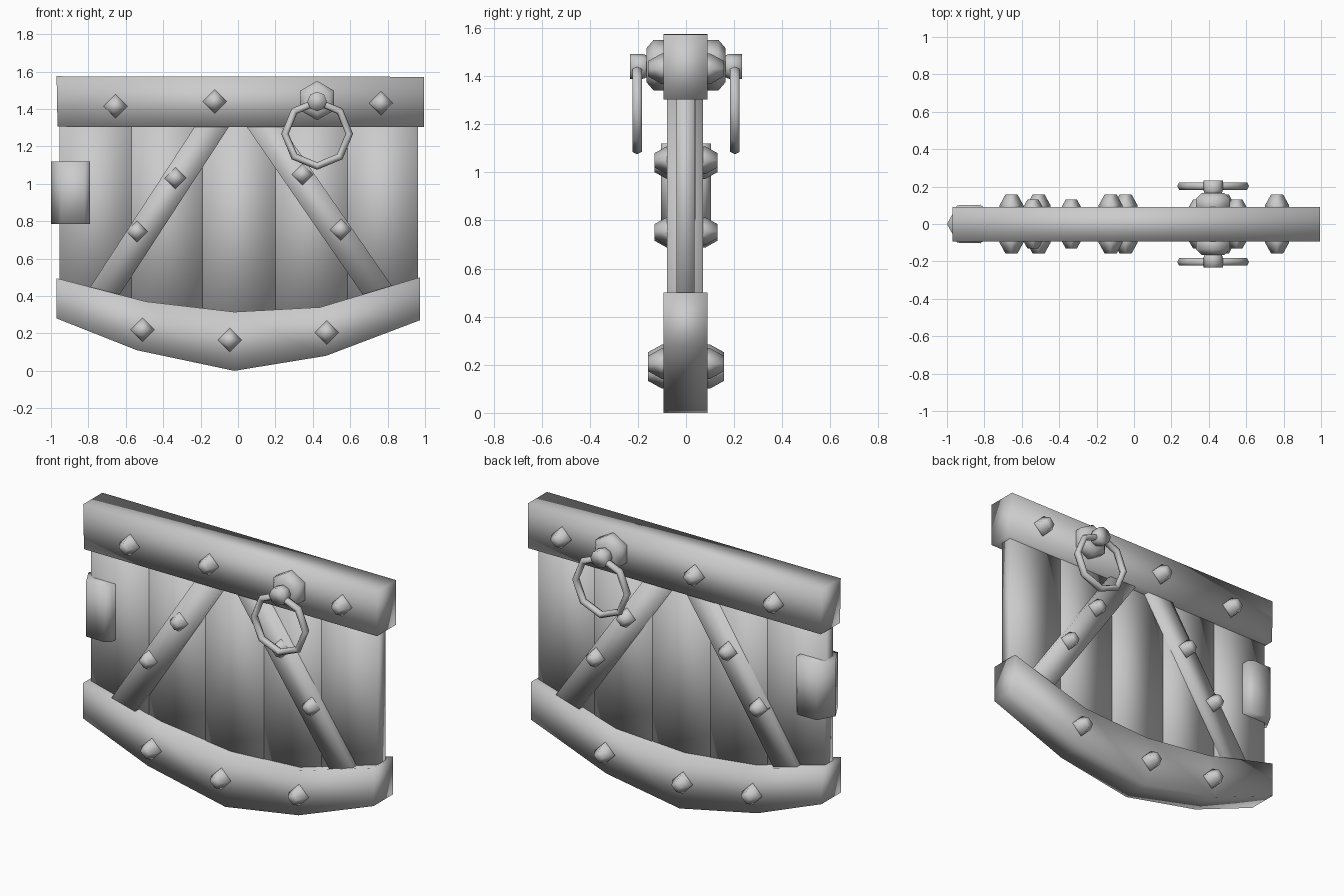
import bpy
import bmesh
from math import cos, sin, tau, pi
from mathutils import Vector

cube = bpy.data.objects.get("Cube")
if cube:
    bpy.data.objects.remove(cube)

grey = bpy.data.materials.new("plain grey")
grey.use_nodes = True
grey.diffuse_color = (0.6, 0.6, 0.6, 1)
grey.node_tree.nodes["Principled BSDF"].inputs["Base Color"].default_value = (0.6, 0.6, 0.6, 1)


def loft(name, rings, closed=False):
    """Bridge equal-sized rings of points into a soft-shaded solid."""
    bm = bmesh.new()
    loops = [[bm.verts.new(p) for p in ring] for ring in rings]
    n = len(loops[0])
    pairs = list(zip(loops, loops[1:]))
    if closed:
        pairs.append((loops[-1], loops[0]))
    else:
        bm.faces.new(loops[0])
        bm.faces.new(loops[-1])
    for a, b in pairs:
        for i in range(n):
            j = (i + 1) % n
            bm.faces.new((a[i], a[j], b[j], b[i]))
    bmesh.ops.recalc_face_normals(bm, faces=bm.faces)
    mesh = bpy.data.meshes.new(name)
    bm.to_mesh(mesh)
    bm.free()
    mesh.shade_smooth()
    mesh.materials.append(grey)
    obj = bpy.data.objects.new(name, mesh)
    bpy.context.collection.objects.link(obj)
    return obj


def bar(name, sections, y0, y1):
    """Beam through sections, each a lower and an upper (x, z) point."""
    return loft(name, [[(a[0], y0, a[1]), (a[0], y1, a[1]), (b[0], y1, b[1]), (b[0], y0, b[1])]
                       for a, b in sections])


def turned(name, x, z, sides, profile, side):
    """Faceted stack along y from (distance, radius) pairs."""
    return loft(name, [[(x + r * sin(tau * i / sides), side * y, z + r * cos(tau * i / sides))
                        for i in range(sides)] for y, r in profile])


# Planks
edges = [-0.955, -0.57, -0.19, 0.2, 0.585, 0.963]
bottoms = [0.35, 0.25, 0.2, 0.25, 0.35]
for i, (x0, x1) in enumerate(zip(edges, edges[1:])):
    shift = 0.004 * (i % 2)
    bar(f"plank_{i + 1}", [((x0, bottoms[i]), (x0, 1.4)), ((x1, bottoms[i]), (x1, 1.4))],
        -0.04 + shift, 0.035 + shift)

# Top beam and curved bottom beam
bar("top_beam", [((-0.965, 1.305), (-0.97, 1.575)), ((0.995, 1.303), (0.995, 1.572))], -0.093, 0.09)
bar("bottom_beam", [((-0.97, 0.28), (-0.97, 0.495)), ((-0.54, 0.11), (-0.49, 0.37)),
                    ((-0.02, 0.0), (-0.02, 0.315)), ((0.47, 0.08), (0.44, 0.34)),
                    ((0.972, 0.27), (0.972, 0.5))], -0.093, 0.09)

# Diagonal braces
for name, top, foot in (("right_brace", (-0.14, 1.305), (-0.71, 0.43)),
                        ("left_brace", (0.14, 1.305), (0.745, 0.43))):
    t, f = Vector(top), Vector(foot)
    d = (t - f).normalized()
    across = Vector((d.y, -d.x)) * 0.077
    t, f = t + d * 0.08, f - d * 0.07
    bar(name, [(f - across, f + across), (t - across, t + across)], -0.08, 0.07)

# Edge bracket
half = [(-0.945, 0.1), (-0.82, 0.103), (-0.79, 0.075)]
outline = [(-1.0, 0.0)] + half + [(x, -y) for x, y in reversed(half)]
loft("edge_bracket", [[(x, y, z) for x, y in outline] for z in (0.785, 1.12)])

# Studs on both faces
beam_studs = [(-0.655, 1.415), (-0.125, 1.44), (0.765, 1.43),
              (-0.51, 0.22), (-0.045, 0.165), (0.475, 0.205)]
brace_studs = [(-0.335, 1.03), (-0.54, 0.745), (0.345, 1.05), (0.55, 0.755)]
for side, label in ((-1, "front"), (1, "back")):
    for i, (x, z) in enumerate(beam_studs):
        turned(f"{label}_beam_stud_{i + 1}", x, z, 4,
               [(0.07, 0.064), (0.1, 0.064), (0.158, 0.032)], side)
    for i, (x, z) in enumerate(brace_studs):
        turned(f"{label}_brace_stud_{i + 1}", x, z, 4,
               [(0.05, 0.058), (0.08, 0.058), (0.13, 0.03)], side)

    # Pull ring with its mount
    cx = 0.423
    turned(f"{label}_ring_mount", cx, 1.445, 6, [(0.06, 0.105), (0.135, 0.105), (0.165, 0.07)], side)
    turned(f"{label}_ring_knob", cx, 1.44, 8, [(0.15, 0.04), (0.18, 0.052), (0.233, 0.052)], side)
    rings = []
    for i in range(8):
        a = tau * i / 8
        rings.append([(cx + (0.172 + 0.02 * cos(b)) * sin(a), side * 0.203 + 0.023 * sin(b),
                       1.267 + (0.172 + 0.02 * cos(b)) * cos(a))
                      for b in (pi * k / 3 for k in range(6))])
    loft(f"{label}_pull_ring", rings, closed=True)
